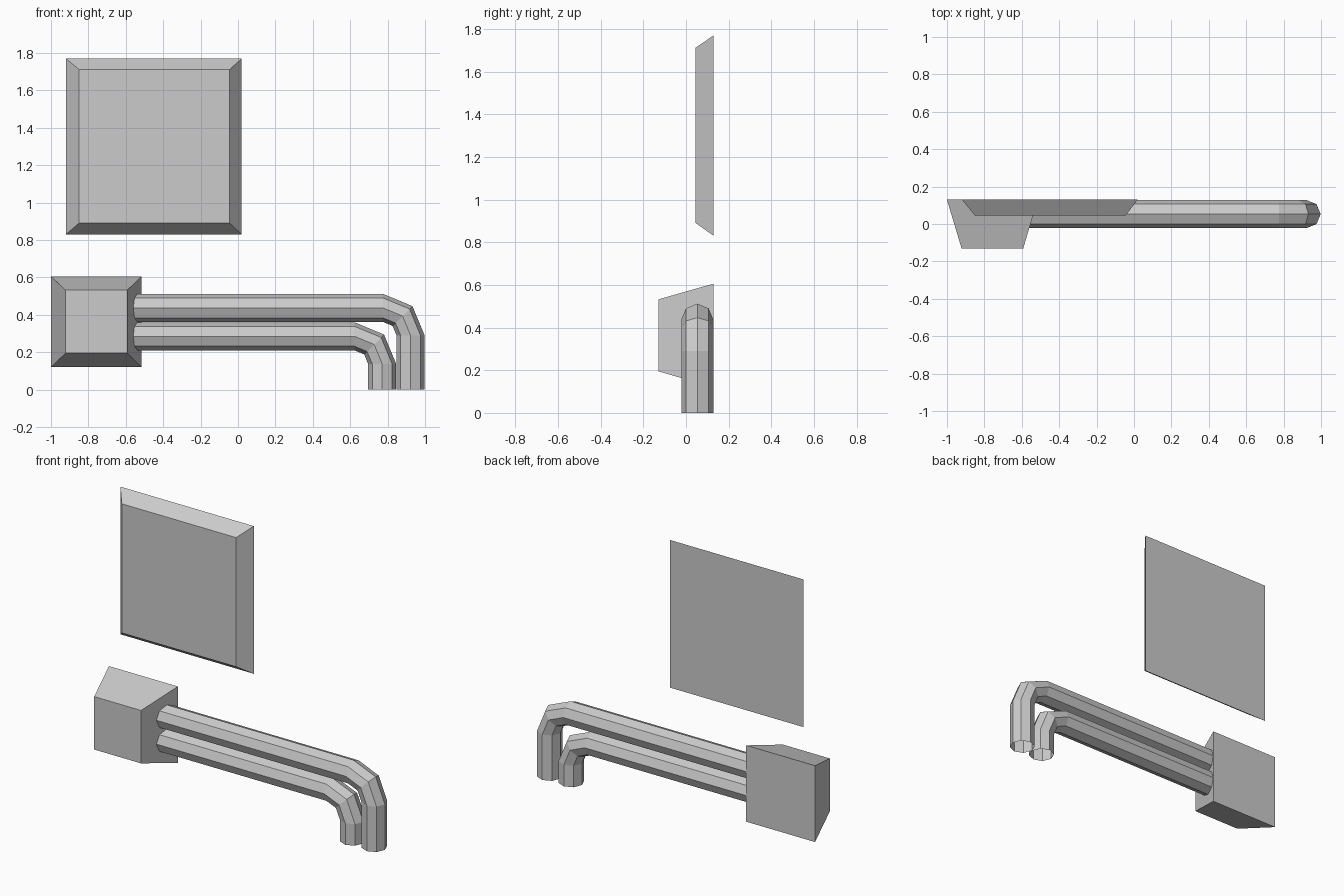
import bpy, bmesh
from math import sin, cos, pi

if "Cube" in bpy.data.objects:
    bpy.data.objects.remove(bpy.data.objects["Cube"])


def make_object(name, bm):
    bmesh.ops.recalc_face_normals(bm, faces=bm.faces)
    mesh = bpy.data.meshes.new(name)
    bm.to_mesh(mesh)
    bm.free()
    obj = bpy.data.objects.new(name, mesh)
    bpy.context.collection.objects.link(obj)
    return obj


def tapered_block(name, back, front):
    """Block between two rectangles, each given as (x0, x1, z0, z1, y)."""
    bm = bmesh.new()
    rings = []
    for x0, x1, z0, z1, y in (back, front):
        corners = ((x0, z0), (x1, z0), (x1, z1), (x0, z1))
        rings.append([bm.verts.new((x, y, z)) for x, z in corners])
    for ring in rings:
        bm.faces.new(ring)
    for i in range(4):
        j = (i + 1) % 4
        bm.faces.new((rings[0][i], rings[0][j], rings[1][j], rings[1][i]))
    return make_object(name, bm)


def bent_pipe(name, x_start, x_down, z_run, bend=0.148, radius=0.075, y=0.053, sides=8):
    """Open pipe running along x, then bending down to the ground in two steps."""
    cx, cz = x_down - bend, z_run - bend
    # Each station: centre x, centre z, turn angle
    stations = [(x_start, z_run, 0)]
    stations += [(cx + bend * sin(a), cz + bend * cos(a), a) for a in (0, pi / 4, pi / 2)]
    stations.append((x_down, 0, pi / 2))
    bm = bmesh.new()
    rings = []
    for px, pz, a in stations:
        ring = []
        for k in range(sides):
            t = 2 * pi * k / sides
            r = radius * cos(t)
            ring.append(bm.verts.new((px + r * sin(a), y + radius * sin(t), pz + r * cos(a))))
        rings.append(ring)
    for lo, hi in zip(rings, rings[1:]):
        for k in range(sides):
            n = (k + 1) % sides
            bm.faces.new((lo[k], lo[n], hi[n], hi[k]))
    return make_object(name, bm)


# Bevelled wall panel
tapered_block("wall_panel", (-0.92, 0.02, 0.83, 1.77, 0.13), (-0.85, -0.045, 0.89, 1.712, 0.045))

# Junction box with sloping sides
tapered_block("junction_box", (-1.0, -0.515, 0.12, 0.606, 0.13), (-0.922, -0.592, 0.195, 0.532, -0.13))

# Two pipes leaving the box and turning down
bent_pipe("upper_pipe", -0.6, 0.923, 0.437)
bent_pipe("lower_pipe", -0.6, 0.771, 0.285)
